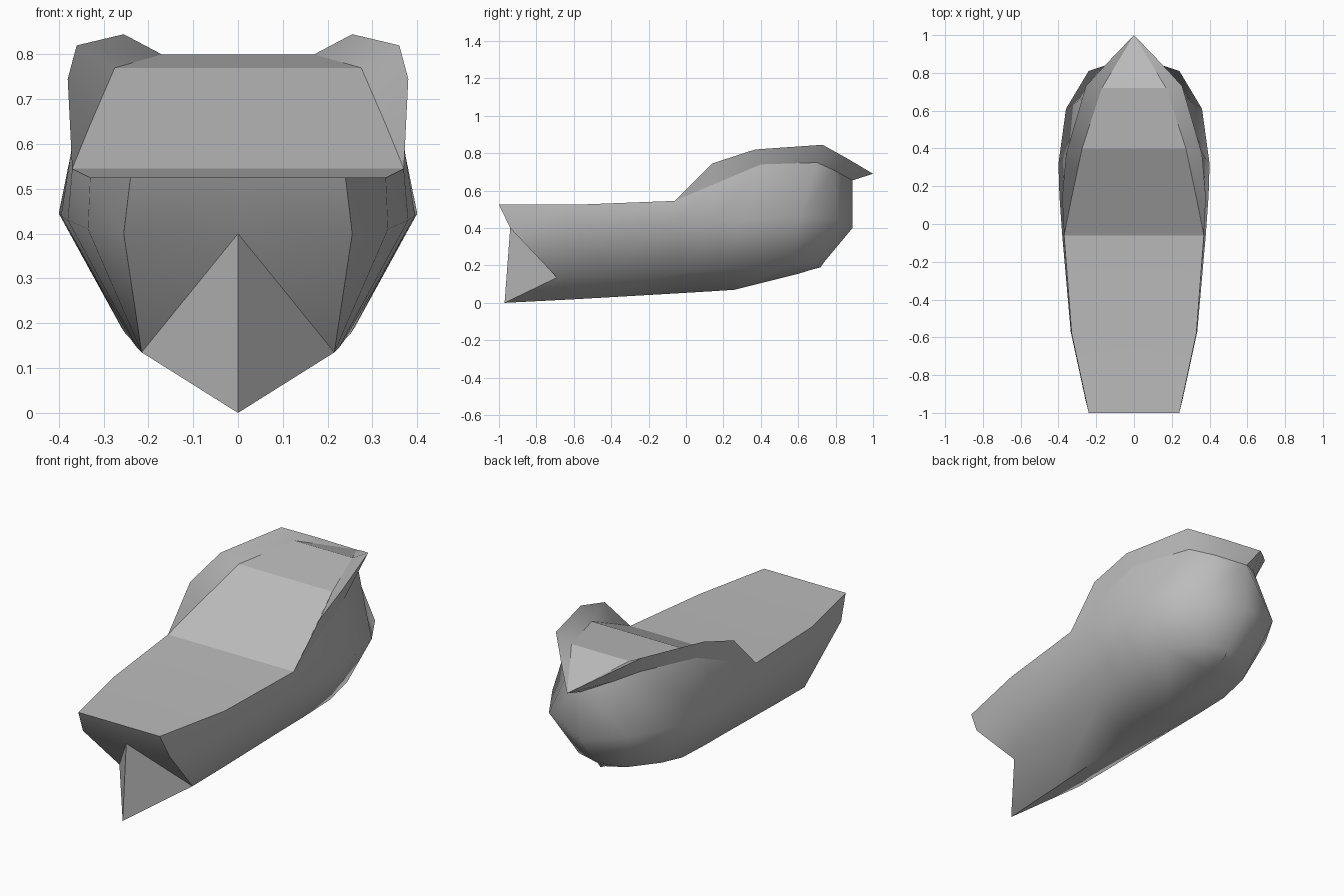
import bpy
import bmesh
from math import radians

if "Cube" in bpy.data.objects:
    bpy.data.objects.remove(bpy.data.objects["Cube"], do_unlink=True)

# One plain grey for the whole boat
grey = bpy.data.materials.new("hull_grey")
grey.use_nodes = True
grey_colour = (0.5, 0.5, 0.5, 1)
grey.diffuse_color = grey_colour
grey.node_tree.nodes["Principled BSDF"].inputs["Base Color"].default_value = grey_colour


def add_part(name, lofts, smooth_angle, upward=False):
    """Skin each group of matching lines, then mirror the half across x."""
    bm = bmesh.new()
    for lines in lofts:
        rows = [[bm.verts.new(point) for point in line] for line in lines]
        for low, high in zip(rows, rows[1:]):
            for i in range(len(low) - 1):
                bm.faces.new((low[i], low[i + 1], high[i + 1], high[i]))
    mirrored = bmesh.ops.duplicate(bm, geom=bm.verts[:] + bm.edges[:] + bm.faces[:])["geom"]
    copied_verts = [item for item in mirrored if isinstance(item, bmesh.types.BMVert)]
    copied_faces = [item for item in mirrored if isinstance(item, bmesh.types.BMFace)]
    for vert in copied_verts:
        vert.co.x = -vert.co.x
    bmesh.ops.reverse_faces(bm, faces=copied_faces)
    bmesh.ops.remove_doubles(bm, verts=bm.verts[:], dist=0.001)
    bmesh.ops.dissolve_degenerate(bm, edges=bm.edges[:], dist=0.001)
    bm.normal_update()
    if upward:
        down = [face for face in bm.faces if face.normal.z < 0]
        bmesh.ops.reverse_faces(bm, faces=down)

    mesh = bpy.data.meshes.new(name)
    bm.to_mesh(mesh)
    bm.free()
    mesh.materials.append(grey)
    part = bpy.data.objects.new(name, mesh)
    bpy.context.collection.objects.link(part)
    bpy.ops.object.select_all(action="DESELECT")
    part.select_set(True)
    bpy.context.view_layer.objects.active = part
    bpy.ops.object.shade_smooth_by_angle(angle=radians(smooth_angle))
    return part


# Lengthwise lines of the hull, each running from stern to bow
keel = [(0, -.97, 0), (0, -.58, .02), (0, -.06, .05), (0, .14, .062),
        (0, .26, .07), (0, .6, .155), (0, .68, .18), (0, .72, .19)]
chine = [(.215, -.69, .135), (.225, -.45, .145), (.24, 0, .165), (.25, .2, .175),
         (.26, .4, .19), (.25, .56, .22), (.14, .7, .22), (0, .74, .22)]
belly = [(.255, -.94, .4), (.335, -.57, .41), (.38, -.06, .43), (.395, .15, .44),
         (.4, .32, .445), (.36, .61, .46), (.24, .81, .45), (0, .89, .4)]
sheer = [(.24, -1, .525), (.33, -.58, .525), (.37, -.06, .545), (.365, .14, .63),
         (.34, .4, .74), (.22, .7, .75), (.13, .79, .71), (0, .89, .655)]

# Hull sides and bottom
add_part("hull", [[keel, chine, belly, sheer]], 50)

# Transom over a notch that is split by the trailing edge of the keel
notch_top = (0, -.94, .4)
transom = [[(0, -1, .525), sheer[0]], [notch_top, belly[0]]]
notch_roof = [[notch_top, belly[0]], [notch_top, chine[0]]]
skeg = [[notch_top, chine[0]], [keel[0], chine[0]]]
add_part("transom", [transom, notch_roof, skeg], 30)

# Raised bulwark leaning out around the bow
start = sheer[2]
rim = [start, (.38, .14, .745), (.36, .37, .82),
       (.255, .73, .845), (.13, .865, .77), (0, 1, .69)]
deck_edge = [start, (.33, .14, .643), (.275, .4, .77),
             (.17, .72, .8), (.085, .86, .746), (0, 1, .69)]
add_part("bulwark", [[sheer[2:], rim, deck_edge]], 60)

# Deck spanning between the sheer lines and the bulwark foot
outline = sheer[:2] + deck_edge
centre = [(0, y, z) for x, y, z in outline]
add_part("deck", [[centre, outline]], 15, upward=True)
